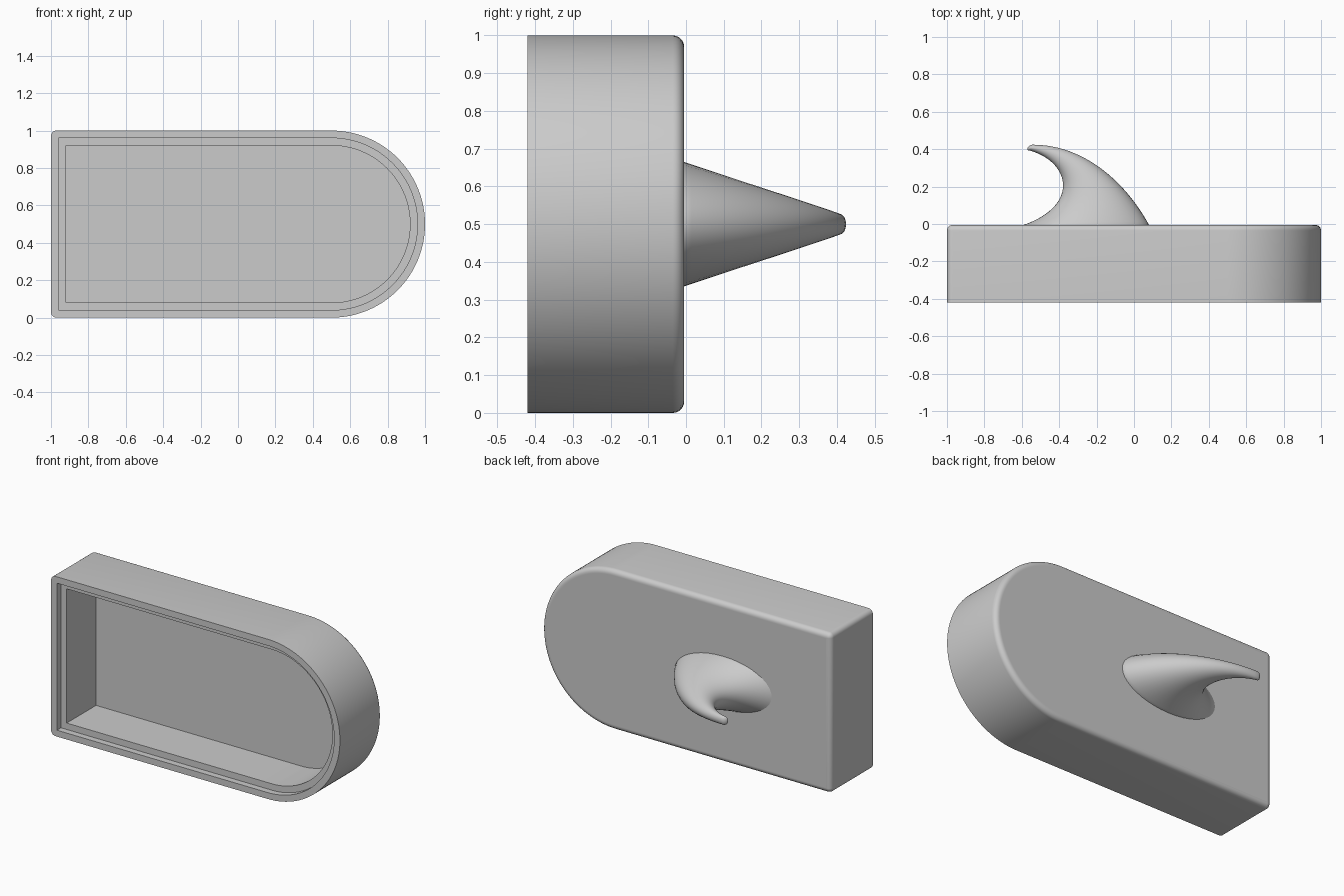
import bpy, bmesh, math
from mathutils import Vector
from mathutils.geometry import interpolate_bezier

if "Cube" in bpy.data.objects:
    bpy.data.objects.remove(bpy.data.objects["Cube"], do_unlink=True)

grey = bpy.data.materials.new("plain_grey")
grey.use_nodes = True
tone = (0.6, 0.6, 0.6, 1)
grey.diffuse_color = tone
grey.node_tree.nodes["Principled BSDF"].inputs["Base Color"].default_value = tone


def loft(name, rings):
    """Skin closed rings of equal length, cap both ends, shade smooth."""
    bm = bmesh.new()
    loops = [[bm.verts.new(p) for p in ring] for ring in rings]
    n = len(rings[0])
    for a, b in zip(loops, loops[1:]):
        for i in range(n):
            j = (i + 1) % n
            bm.faces.new((a[i], a[j], b[j], b[i]))
    bm.faces.new(loops[0])
    bm.faces.new(loops[-1])
    bmesh.ops.remove_doubles(bm, verts=bm.verts, dist=0.0001)
    bmesh.ops.recalc_face_normals(bm, faces=bm.faces)
    mesh = bpy.data.meshes.new(name)
    bm.to_mesh(mesh)
    bm.free()
    mesh.materials.append(grey)
    obj = bpy.data.objects.new(name, mesh)
    bpy.context.collection.objects.link(obj)
    bpy.ops.object.select_all(action='DESELECT')
    obj.select_set(True)
    bpy.context.view_layer.objects.active = obj
    bpy.ops.object.shade_smooth_by_angle(angle=math.radians(35))
    return obj


ROUND = 0.03


def outline(y, inset):
    """Plate outline: square left end, half-round right end."""
    r = max(ROUND - inset, 0)
    left, reach = -1 + inset + r, 0.5 - inset - r

    def arc(cx, cz, radius, start, sweep, steps):
        angles = [math.radians(start + sweep * i / steps) for i in range(steps + 1)]
        return [Vector((cx + radius * math.cos(a), y, cz + radius * math.sin(a)))
                for a in angles]

    return (arc(0.5, 0.5, 0.5 - inset, -90, 180, 64)
            + arc(left, 0.5 + reach, r, 90, 90, 6)
            + arc(left, 0.5 - reach, r, 180, 90, 6))


# Hollow tray: pocket floor, ledge, rim, outer wall, rounded back edge
FRONT, BACK = -0.42, -0.005
steps = [(-0.09, 0.08), (FRONT + 0.04, 0.08), (FRONT + 0.04, 0.04),
         (FRONT, 0.04), (FRONT, 0)]
for i in range(7):
    a = math.radians(15 * i)
    steps.append((BACK - ROUND + ROUND * math.sin(a), ROUND * (1 - math.cos(a))))
steps.append((BACK, ROUND + 0.004))
loft("tray", [outline(y, inset) for y, inset in steps])

# Curved hook: elliptical sections spanning an outer and an inner curve
outer = interpolate_bezier(Vector((0.08, BACK, 0.5)), Vector((-0.03, 0.2, 0.5)),
                           Vector((-0.25, 0.425, 0.5)), Vector((-0.545, 0.424, 0.5)), 32)
inner = interpolate_bezier(Vector((-0.59, BACK, 0.5)), Vector((-0.29, 0.1, 0.5)),
                           Vector((-0.34, 0.33, 0.5)), Vector((-0.555, 0.392, 0.5)), 32)


def ellipse(mid, half, width):
    ring = []
    for i in range(40):
        a = math.tau * i / 40
        ring.append(mid + half * math.cos(a) + Vector((0, 0, width * math.sin(a))))
    return ring


sections = []
for o, i in zip(outer, inner):
    mid, half = (o + i) / 2, (o - i) / 2
    sections.append((mid, half, 0.165 - 0.335 * (mid.y - BACK)))

# Sunken root, then body, then rounded tip
mid, half, width = sections[0]
rings = [ellipse(mid - Vector((0, 0.02, 0)), half, width)]
rings += [ellipse(*s) for s in sections]
mid, half, width = sections[-1]
for k in range(1, 6):
    a = math.radians(17 * k)
    tip = mid + Vector((-0.02, -0.003, 0)) * math.sin(a)
    rings.append(ellipse(tip, half * math.cos(a), width * math.cos(a)))
loft("hook", rings)
